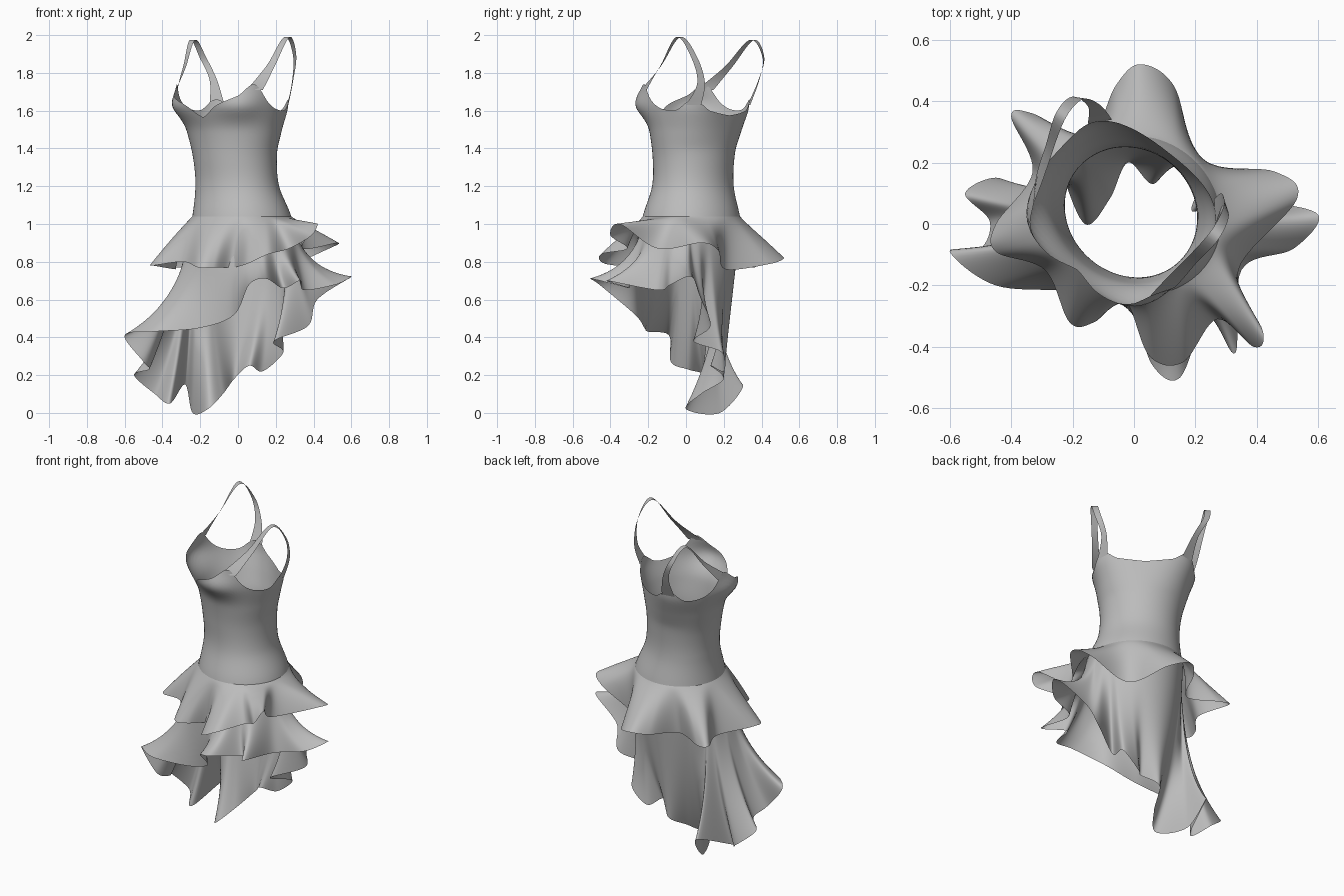
import bpy, bmesh
from math import sin, cos, pi, radians, atan2, exp
from mathutils import Vector as V

cube = bpy.data.objects.get("Cube")
if cube:
    bpy.data.objects.remove(cube)

cloth = bpy.data.materials.new("grey_cloth")
cloth.use_nodes = True
GREY = (0.5, 0.5, 0.5, 1)
cloth.diffuse_color = GREY
cloth.node_tree.nodes["Principled BSDF"].inputs["Base Color"].default_value = GREY

TURN = radians(38)                      # the wearer faces partly towards -x
SIDE = V((cos(TURN), -sin(TURN), 0))
FRONT = V((-sin(TURN), -cos(TURN), 0))


def spline(a, b, c, d, t):
    return b + (c - a) * (t / 2) + (a * 2 - b * 5 + c * 4 - d) * (t * t / 2) \
        + (b * 3 - a - c * 3 + d) * (t ** 3 / 2)


def along(points, u, closed=False):
    """Smooth curve through points; u counts in points."""
    n = len(points)
    i = int(u) if closed else min(int(u), n - 2)
    pick = (lambda k: points[k % n]) if closed else (lambda k: points[max(0, min(n - 1, k))])
    return spline(pick(i - 1), pick(i), pick(i + 1), pick(i + 2), u - i)


def lookup(keys, x):
    """Smooth value from a sorted list of (position, value)."""
    for i in range(len(keys) - 1):
        if x <= keys[i + 1][0] or i == len(keys) - 2:
            t = (x - keys[i][0]) / (keys[i + 1][0] - keys[i][0])
            return along([k[1] for k in keys], i + max(0, min(0.999, t)))


def sheet(name, rows, closed):
    """Thin cloth surface through rows of points."""
    bm = bmesh.new()
    grid = [[bm.verts.new(p) for p in row] for row in rows]
    n = len(rows[0])
    for lower, upper in zip(grid, grid[1:]):
        for i in range(n if closed else n - 1):
            k = (i + 1) % n
            bm.faces.new((lower[i], lower[k], upper[k], upper[i]))
    bmesh.ops.recalc_face_normals(bm, faces=bm.faces)
    for f in bm.faces:
        f.smooth = True
    mesh = bpy.data.meshes.new(name)
    bm.to_mesh(mesh)
    bm.free()
    mesh.materials.append(cloth)
    ob = bpy.data.objects.new(name, mesh)
    bpy.context.collection.objects.link(ob)


# Torso: height, then (side, back, front) radii; and centre
RADII = [(0.9, V((0.29, 0.27, 0.27))), (1.03, V((0.27, 0.25, 0.255))),
         (1.2, V((0.23, 0.21, 0.205))), (1.35, V((0.23, 0.21, 0.205))),
         (1.5, V((0.26, 0.225, 0.225))), (1.62, V((0.29, 0.235, 0.27))),
         (1.8, V((0.3, 0.24, 0.28)))]
CENTRE = [(0.9, V((0.025, 0.03, 0))), (1.05, V((0.02, 0.03, 0))),
          (1.2, V((-0.005, 0.035, 0))), (1.4, V((-0.02, 0.04, 0))),
          (1.62, V((-0.03, 0.05, 0))), (1.8, V((-0.03, 0.05, 0)))]


def torso(phi, z):
    side, back, front = lookup(RADII, z)
    s, f = cos(phi), sin(phi)
    p = SIDE * s * side + FRONT * f * (front if f > 0 else back)
    bust = sum(exp(-((phi - c) / 0.42) ** 2 - ((z - 1.63) / 0.075) ** 2)
               for c in (radians(48), radians(132)))
    p *= 1 + 0.14 * bust
    if f < 0:                           # shoulder blades square off the back
        p *= 1 + 0.1 * sin(2 * phi) ** 2 * max(0, min(1, (z - 1.4) / 0.2))
    p += lookup(CENTRE, z)
    p.z = z
    return p


# Neckline height from back centre to front centre, in degrees round the side
NECK = [(-90, 1.575), (-60, 1.6), (-42, 1.66), (-22, 1.605), (0, 1.61), (14, 1.65),
        (30, 1.74), (48, 1.68), (70, 1.63), (90, 1.565)]


def neck(phi):
    d = (phi * 180 / pi + 90) % 360 - 90
    return lookup(NECK, d if d <= 90 else 180 - d)


AROUND, UP = 120, 30
turn = [-pi / 2 + 2 * pi * i / AROUND for i in range(AROUND)]
rows = [[torso(a, 1.02 + (neck(a) - 1.02) * j / UP) for a in turn] for j in range(UP + 1)]
sheet("bodice", rows, True)


# Shoulder straps: flat ribbons from the cup tops over to the back
def strap(name, sign, peak, behind, low):
    def at(deg):
        phi = radians(deg) if sign > 0 else pi - radians(deg)
        return torso(phi, neck(phi) - 0.03)
    front, back = at(30), at(-42)
    rise = front.lerp(peak, 0.5) - V((0, 0, 0.01))
    path = [front, rise, peak, behind, low, back]
    outs = [SIDE * sign * 0.5 - FRONT * 0.85, SIDE * sign * 0.8 - FRONT * 0.5,
            SIDE * sign, SIDE * sign * 0.9 + FRONT * 0.4,
            SIDE * sign * 0.7 + FRONT * 0.7, SIDE * sign * 0.67 + FRONT * 0.74]
    widths = [0.045, 0.022, 0.018, 0.018, 0.02, 0.04]
    edges = [[], []]
    for k in range(41):
        u = k / 8
        p, o, w = along(path, u), along(outs, u).normalized(), along(widths, u)
        edges[0].append(p - o * w)
        edges[1].append(p + o * w)
    sheet(name, edges, False)


strap("left_strap", 1, V((0.26, -0.04, 1.99)), V((0.3, 0.04, 1.89)), V((0.288, 0.08, 1.75)))
strap("right_strap", -1, V((-0.24, 0.35, 1.975)), V((-0.185, 0.41, 1.88)),
      V((-0.13, 0.385, 1.76)))


# Flounces: calm cloth falling from the hips, pleated towards a wavy hem
def flounce(name, top, hem, reach, drop, pleat, lift):
    hem = [V(p) for p in hem]
    n = len(hem)
    even = [sum((hem[(i + k) % n] for k in range(-2, 3)), V()) / 5 for i in range(n)]
    steps, down = n * 10, 24
    columns = []
    for k in range(steps):
        u = k / 10
        end, calm = along(hem, u, True), along(even, u, True)
        theta = atan2(calm.y - 0.03, calm.x + 0.01)
        start = torso((-theta - TURN + pi / 2) % (2 * pi) - pi / 2, top)
        start += (start - V((0.02, 0.03, top))) * lift
        mid = start.lerp(calm, reach)
        mid.z = start.z + (calm.z - start.z) * drop
        columns.append([start * (1 - t) ** 2 + mid * 2 * t * (1 - t) + calm * t * t
                        + (end - calm) * t ** pleat
                        for t in (j / down for j in range(down + 1))])
    sheet(name, list(zip(*columns)), True)


flounce("upper_flounce", 1.04, [
    (0.53, 0.08, 0.9), (0.46, 0.17, 0.86), (0.22, 0.21, 0.76),
    (0.13, 0.45, 0.79), (0.02, 0.52, 0.82), (-0.06, 0.45, 0.8), (-0.15, 0.28, 0.77),
    (-0.33, 0.36, 0.77), (-0.4, 0.35, 0.78), (-0.33, 0.17, 0.76),
    (-0.45, 0, 0.78), (-0.45, -0.09, 0.78), (-0.29, -0.15, 0.8),
    (-0.21, -0.32, 0.77), (-0.13, -0.32, 0.77), (-0.03, -0.25, 0.77),
    (0.05, -0.43, 0.79), (0.16, -0.45, 0.84), (0.27, -0.31, 0.87),
    (0.39, -0.4, 0.94), (0.42, -0.35, 1.0), (0.34, -0.15, 0.87),
], 0.5, 0.32, 1.5, 0.004)

flounce("trailing_skirt", 1.02, [
    (0.6, 0.03, 0.72), (0.42, 0.08, 0.6), (0.37, 0.13, 0.46), (0.19, 0.04, 0.38),
    (0.24, 0.19, 0.32), (0.13, 0.2, 0.22), (0.06, 0.13, 0.25), (-0.02, 0.2, 0.18),
    (-0.08, 0.08, 0.1), (-0.16, 0, 0.02), (-0.24, 0.18, 0), (-0.28, 0.3, 0.15),
    (-0.36, 0.06, 0.05), (-0.44, 0.15, 0.1), (-0.55, 0.1, 0.2), (-0.47, 0.01, 0.23),
    (-0.5, -0.08, 0.27), (-0.6, -0.09, 0.41), (-0.45, -0.2, 0.43),
    (-0.2, -0.22, 0.45), (-0.02, -0.27, 0.52), (0.06, -0.46, 0.68), (0.15, -0.5, 0.71),
    (0.24, -0.3, 0.66), (0.33, -0.42, 0.7), (0.35, -0.15, 0.65), (0.52, -0.08, 0.68),
], 0.32, 0.62, 2.3, 0)
